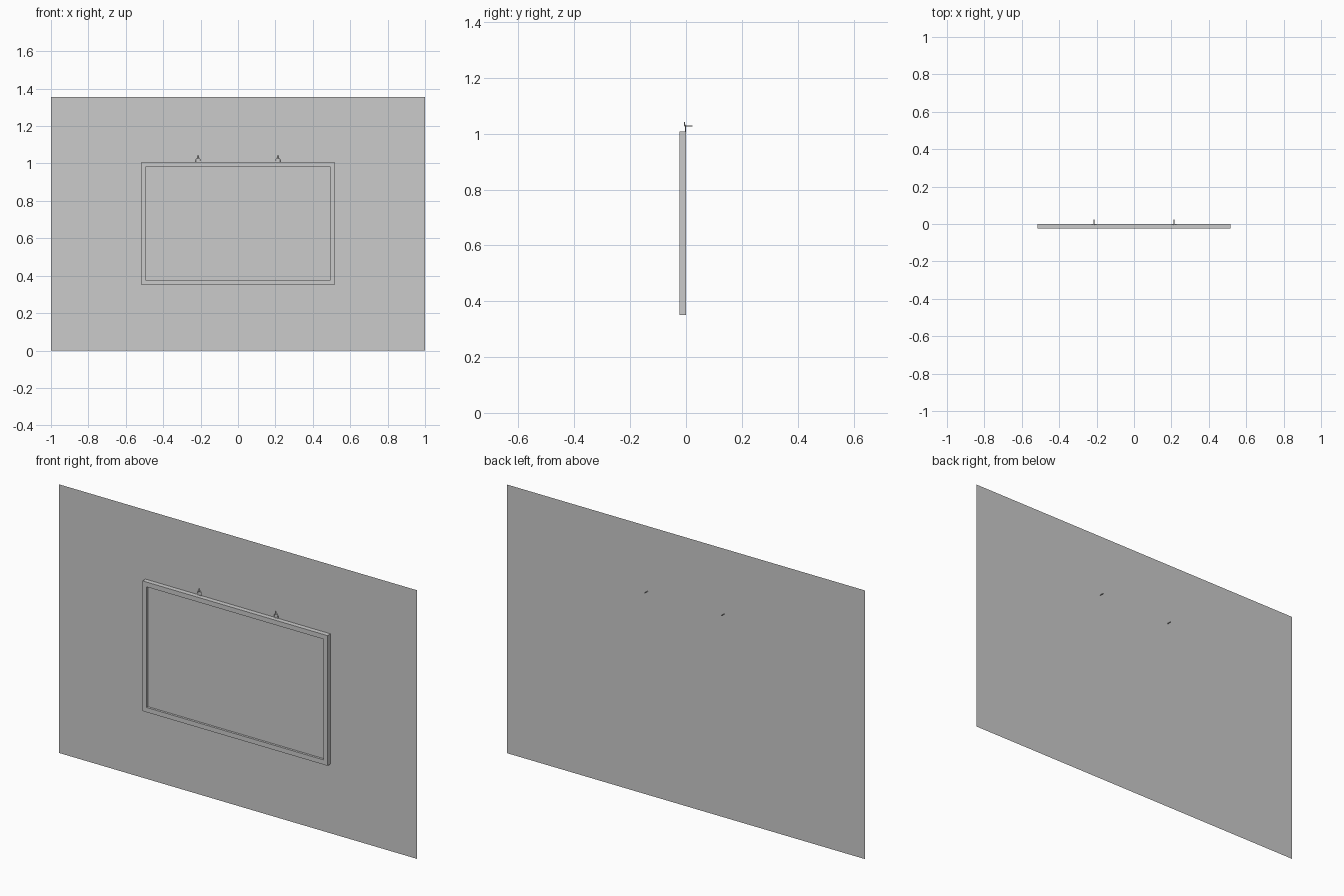
import bpy
import bmesh
from mathutils import Vector

if "Cube" in bpy.data.objects:
    bpy.data.objects.remove(bpy.data.objects["Cube"], do_unlink=True)

grey = bpy.data.materials.new("plain grey")
grey.use_nodes = True
colour = (0.6, 0.6, 0.6, 1)
grey.diffuse_color = colour
grey.node_tree.nodes["Principled BSDF"].inputs["Base Color"].default_value = colour


def finish(name, bm):
    mesh = bpy.data.meshes.new(name)
    bm.to_mesh(mesh)
    bm.free()
    mesh.materials.append(grey)
    obj = bpy.data.objects.new(name, mesh)
    bpy.context.collection.objects.link(obj)
    return obj


def tube(name, points, radius, cyclic=False):
    curve = bpy.data.curves.new(name, "CURVE")
    curve.dimensions = "3D"
    curve.bevel_depth = radius
    curve.bevel_resolution = 1
    curve.use_fill_caps = True
    spline = curve.splines.new("POLY")
    spline.points.add(len(points) - 1)
    for p, co in zip(spline.points, points):
        p.co = (*co, 1)
    spline.use_cyclic_u = cyclic
    curve.materials.append(grey)
    obj = bpy.data.objects.new(name, curve)
    bpy.context.collection.objects.link(obj)


# Wall: a single flat sheet
bm = bmesh.new()
bm.faces.new([bm.verts.new(c) for c in
              ((-1, 0.001, 0), (1, 0.001, 0), (1, 0.001, 1.356), (-1, 0.001, 1.356))])
finish("wall", bm)

# Picture frame: a box whose front is inset and pushed back
bm = bmesh.new()
bmesh.ops.create_cube(bm, size=1)
bmesh.ops.scale(bm, vec=(1.034, 0.024, 0.657), verts=bm.verts)
bmesh.ops.translate(bm, vec=(0, -0.012, 0.679), verts=bm.verts)
front = min(bm.faces, key=lambda f: f.calc_center_median().y)
bmesh.ops.inset_region(bm, faces=[front], thickness=0.034)
panel = bmesh.ops.extrude_face_region(bm, geom=[front])
verts = [v for v in panel["geom"] if isinstance(v, bmesh.types.BMVert)]
bmesh.ops.translate(bm, vec=Vector((0, 0.011, 0)), verts=verts)
bmesh.ops.delete(bm, geom=[f for f in [front] if f.is_valid], context="FACES_ONLY")
bmesh.ops.recalc_face_normals(bm, faces=bm.faces)
finish("picture_frame", bm)

# Wall hooks through the sheet, each holding a wire hanger on the frame
for side, x in (("right", -0.214), ("left", 0.214)):
    tube(side + "_hook", [(x, 0.024, 1.027), (x, -0.003, 1.027),
                          (x, -0.005, 1.029), (x, -0.005, 1.042)], 0.002)
    tube(side + "_hanger", [(x - 0.011, -0.002, 1.008), (x + 0.011, -0.002, 1.008),
                            (x + 0.011, -0.002, 1.020), (x + 0.004, -0.002, 1.031),
                            (x - 0.004, -0.002, 1.031), (x - 0.011, -0.002, 1.020)],
         0.0015, True)
